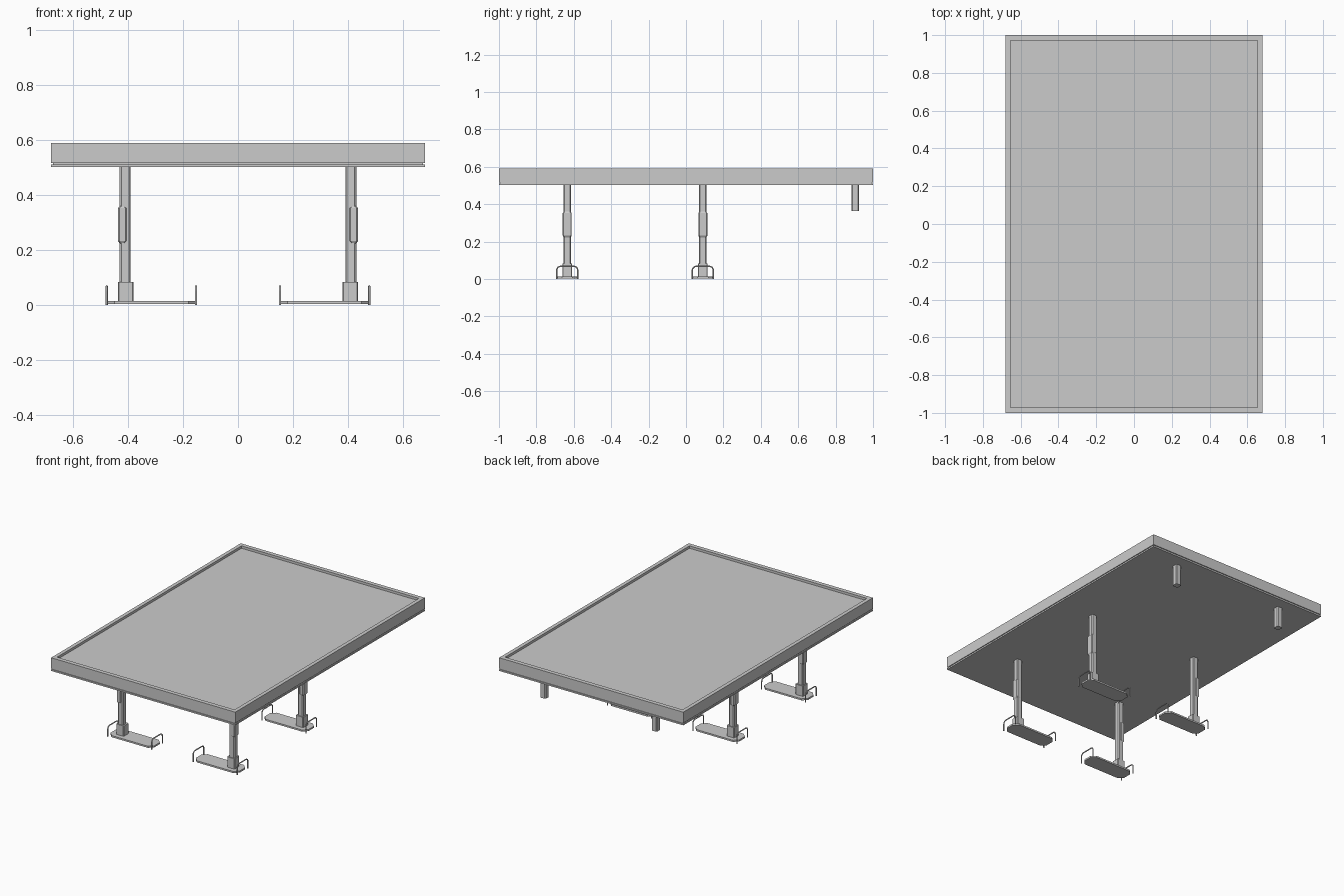
import bpy, bmesh, math
from mathutils import Vector

if "Cube" in bpy.data.objects:
    bpy.data.objects.remove(bpy.data.objects["Cube"])


def finish(bm, name):
    bmesh.ops.recalc_face_normals(bm, faces=bm.faces)
    me = bpy.data.meshes.new(name)
    bm.to_mesh(me)
    bm.free()
    ob = bpy.data.objects.new(name, me)
    bpy.context.collection.objects.link(ob)
    return ob


def outline(hx, hy, c):
    """Rectangle outline with corners cut by c."""
    if c == 0:
        return [(-hx, -hy), (hx, -hy), (hx, hy), (-hx, hy)]
    return [(-hx + c, -hy), (hx - c, -hy), (hx, -hy + c), (hx, hy - c),
            (hx - c, hy), (-hx + c, hy), (-hx, hy - c), (-hx, -hy + c)]


def stack(name, x, y, levels, c=0.0):
    """Loft of rectangles; each level is (half x, half y, z)."""
    bm = bmesh.new()
    rings = [[bm.verts.new((x + px, y + py, z)) for px, py in outline(hx, hy, c)]
             for hx, hy, z in levels]
    for a, b in zip(rings, rings[1:]):
        for i in range(len(a)):
            j = (i + 1) % len(a)
            bm.faces.new((a[i], a[j], b[j], b[i]))
    bm.faces.new(rings[0][::-1])
    bm.faces.new(rings[-1])
    return finish(bm, name)


def tube(name, pts, r, sides=8):
    """Round bar following a path in a plane of constant x."""
    bm = bmesh.new()
    pts = [Vector(p) for p in pts]
    rings = []
    for i, p in enumerate(pts):
        t = (pts[min(i + 1, len(pts) - 1)] - pts[max(i - 1, 0)]).normalized()
        u = Vector((1, 0, 0))
        v = t.cross(u)
        rings.append([bm.verts.new(p + r * (math.cos(k * math.tau / sides) * u
                                            + math.sin(k * math.tau / sides) * v))
                      for k in range(sides)])
    for a, b in zip(rings, rings[1:]):
        for k in range(sides):
            j = (k + 1) % sides
            bm.faces.new((a[k], a[j], b[j], b[k])).smooth = True
    bm.faces.new(rings[0][::-1])
    bm.faces.new(rings[-1])
    return finish(bm, name)


def handle_path(x, y):
    """Upside-down U with rounded corners."""
    h, top, r = 0.056, 0.068, 0.02
    pts = [(x, y - h, 0.0)]
    for s, start in ((-1, math.pi), (1, math.pi / 2)):
        for k in range(5):
            a = start - k * math.pi / 8
            pts.append((x, y + s * (h - r) + r * math.cos(a), top - r + r * math.sin(a)))
    return pts + [(x, y + h, 0.0)]


# Table bed: bottom panel, shadow groove, raised rim and sunken top
stack("table_bed", 0, 0, [
    (0.68, 1.0, 0.502), (0.68, 1.0, 0.512), (0.674, 0.994, 0.512), (0.674, 0.994, 0.517),
    (0.68, 1.0, 0.517), (0.68, 1.0, 0.59), (0.655, 0.972, 0.59), (0.655, 0.972, 0.574)])

for side, sx in (("left", -1), ("right", 1)):
    for row, y in (("front", -0.635), ("middle", 0.09)):
        tag = f"{row}_{side}"
        # Leg post, outer sleeve and socket
        stack("leg_" + tag, sx * 0.411, y, [(0.02, 0.02, 0.012), (0.02, 0.02, 0.505)], 0.006)
        stack("leg_sleeve_" + tag, sx * 0.421, y, [
            (0.009, 0.018, 0.222), (0.0155, 0.024, 0.232),
            (0.0155, 0.024, 0.352), (0.009, 0.018, 0.362)], 0.005)
        stack("leg_socket_" + tag, sx * 0.409, y,
              [(0.028, 0.026, 0.01), (0.028, 0.026, 0.084)], 0.004)
        # Foot plate with cut corners
        stack("foot_plate_" + tag, sx * 0.315, y,
              [(0.162, 0.057, 0.004), (0.162, 0.057, 0.015)], 0.028)
        # Bar handles at both ends of the foot
        for end, x in (("outer", 0.478), ("inner", 0.153)):
            tube(f"foot_handle_{end}_{tag}", handle_path(sx * x, y), 0.0038)
    # Short rear stub post
    stack("rear_post_" + side, sx * 0.411, 0.905,
          [(0.02, 0.02, 0.363), (0.02, 0.02, 0.505)], 0.006)
